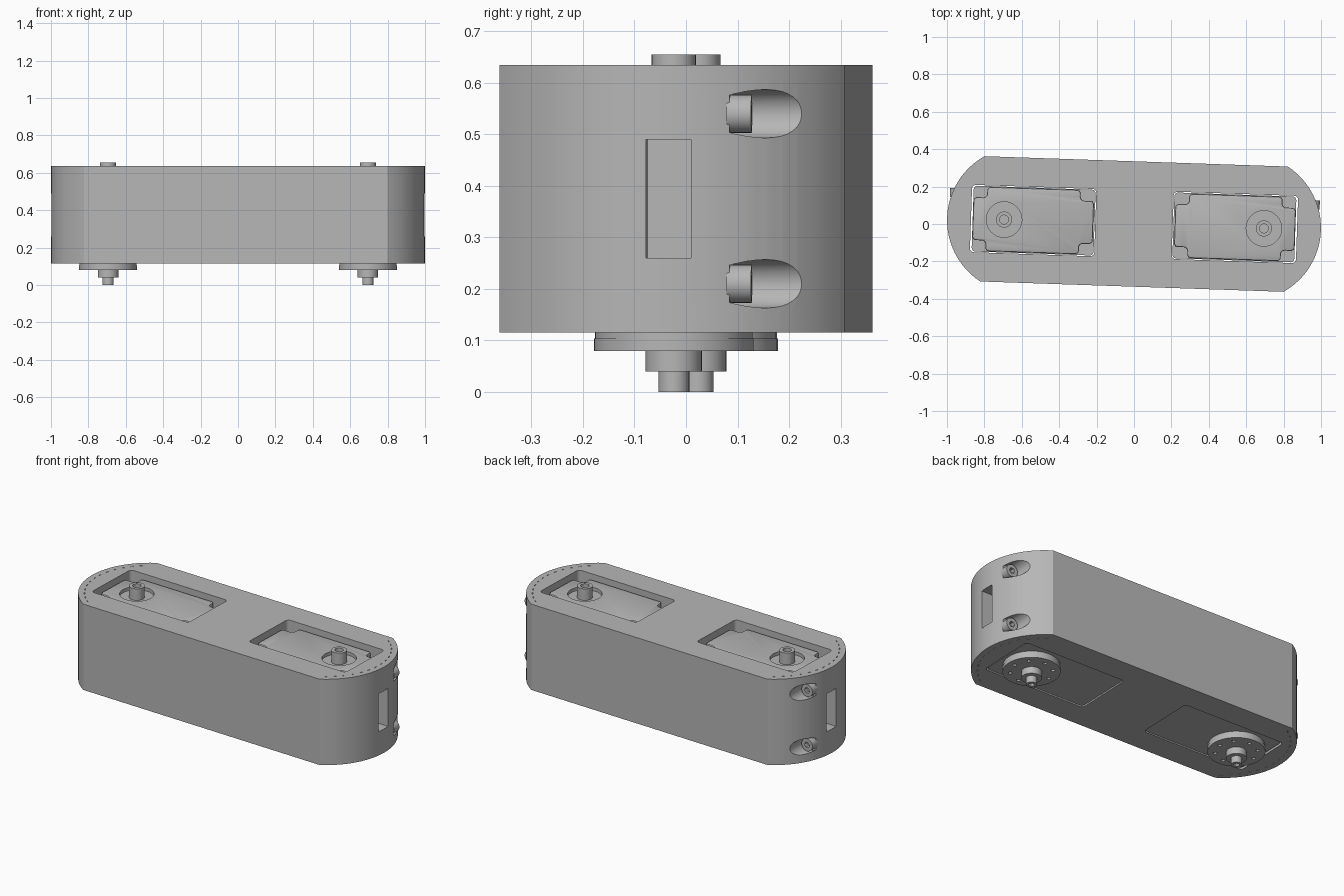
import bpy, bmesh
from math import sin, cos, pi, asin, radians
from mathutils import Matrix

if "Cube" in bpy.data.objects:
    bpy.data.objects.remove(bpy.data.objects["Cube"])

TILT = -0.034                     # whole unit is turned slightly in plan
TOP, BASE = 0.635, 0.115          # housing heights
AXIS = 0.695                      # motor shaft position
ARC_X, ARC_R, HALF_W = 0.608, 0.392, 0.335

grey = bpy.data.materials.new("plain_grey")
grey.use_nodes = True
grey.diffuse_color = (0.47, 0.47, 0.47, 1)
grey.node_tree.nodes["Principled BSDF"].inputs["Base Color"].default_value = grey.diffuse_color


def circle(r, cx=0, cy=0, n=32):
    return [(cx + r * cos(2 * pi * i / n), cy + r * sin(2 * pi * i / n)) for i in range(n)]


def rect(x0, x1, y0, y1):
    return [(x0, y0), (x1, y0), (x1, y1), (x0, y1)]


def add_prism(bm, pts, z0, z1, matrix=Matrix()):
    low = [bm.verts.new(matrix @ Matrix.Translation((x, y, z0)).translation) for x, y in pts]
    high = [bm.verts.new(matrix @ Matrix.Translation((x, y, z1)).translation) for x, y in pts]
    bm.faces.new(low)
    bm.faces.new(high)
    n = len(pts)
    sides = []
    for i in range(n):
        j = (i + 1) % n
        bm.faces.new((low[i], low[j], high[j], high[i]))
        sides.append(bm.edges.get((low[i], high[i])))
    return sides


def part(name, prisms, mirror=True, corner=0):
    """Object made of prisms (points, z0, z1[, matrix]), mirrored to both ends."""
    bm = bmesh.new()
    for prism in prisms:
        sides = add_prism(bm, *prism)
        if corner:
            bmesh.ops.bevel(bm, geom=sides, offset=corner, segments=4,
                            profile=0.5, affect='EDGES')
    bmesh.ops.recalc_face_normals(bm, faces=bm.faces)
    mesh = bpy.data.meshes.new(name)
    bm.to_mesh(mesh)
    bm.free()
    mesh.materials.append(grey)
    obj = bpy.data.objects.new(name, mesh)
    bpy.context.collection.objects.link(obj)
    obj.rotation_euler.z = TILT
    if mirror:
        mod = obj.modifiers.new("both_ends", 'MIRROR')
        mod.use_mirror_merge = False
    return obj


def apply_all(obj):
    bpy.context.view_layer.update()
    for mod in list(obj.modifiers):
        with bpy.context.temp_override(object=obj, active_object=obj, selected_objects=[obj]):
            bpy.ops.object.modifier_apply(modifier=mod.name)


def cut(obj, cutter):
    cutter.hide_render = True
    apply_all(cutter)
    mod = obj.modifiers.new("cut", 'BOOLEAN')
    mod.operation = 'DIFFERENCE'
    mod.solver = 'EXACT'
    mod.object = cutter
    apply_all(obj)
    bpy.data.objects.remove(cutter)


def along_y(x, z):
    """Matrix that lays a prism's height along +y, at the given x and z."""
    return Matrix.Translation((x, 0, z)) @ Matrix.Rotation(-pi / 2, 4, 'X')


# Housing with rounded ends
half = asin(HALF_W / ARC_R)
steps = [half * (2 * i / 24 - 1) for i in range(25)]
end = [(ARC_X + ARC_R * cos(a), ARC_R * sin(a)) for a in steps]
housing = part("housing", [(end + [(-x, -y) for x, y in end], BASE, TOP)], mirror=False)

# Motor bays, end slots and screw recesses
cut(housing, part("bay_cutter", [(rect(0.207, 0.872, -0.18, 0.18), 0, 1)], corner=0.02))
cut(housing, part("slot_cutter", [(rect(0.85, 1.1, -0.044, 0.044), 0.26, 0.49)]))
SCREW_X, SCREW_Z = 0.952, (0.21, 0.54)
cut(housing, part("recess_cutter", [(circle(0.047), 0.118, 0.4, along_y(SCREW_X, z))
                                    for z in SCREW_Z]))

# Rows of tiny slots along both rims
slots = []
for i in range(14):
    turn = Matrix.Translation((ARC_X, 0, 0)) @ Matrix.Rotation(half * 0.92 * (2 * i / 13 - 1), 4, 'Z')
    for z in (BASE, TOP):
        slots.append((rect(0.355, 0.359, -0.009, 0.009), z - 0.006, z + 0.006, turn))
cut(housing, part("rim_slot_cutter", slots))

# Side screws with sockets
screws = part("side_screws", [(circle(0.037), 0.112, 0.16, along_y(SCREW_X, z)) for z in SCREW_Z])
apply_all(screws)
cut(screws, part("socket_cutter", [(circle(0.018, n=6), 0.135, 0.2, along_y(SCREW_X, z))
                                   for z in SCREW_Z]))

# Motor cases
part("motor_case", [(rect(0.211, 0.863, -0.176, 0.176), 0.12, 0.565)], corner=0.02)

# Raised motor lids with notched corners and a round well
quarter = [(0.322, 0.115), (0.25, 0.115), (0.25, 0.172)]
outline = (quarter + [(-x, y) for x, y in reversed(quarter)]
           + [(-x, -y) for x, y in quarter] + [(x, -y) for x, y in reversed(quarter)])
lid = part("motor_lid", [([(x + 0.54, y) for x, y in outline], 0.55, 0.605)], corner=0.02)
rounding = lid.modifiers.new("soft_edge", 'BEVEL')
rounding.width, rounding.segments, rounding.angle_limit = 0.008, 2, radians(50)
apply_all(lid)
cut(lid, part("well_cutter", [(circle(0.095, AXIS), 0.585, 0.7)]))

# Upper shaft bosses
boss = part("upper_boss", [(circle(0.043, AXIS), 0.57, 0.655)])
apply_all(boss)
cut(boss, part("boss_cutter", [(circle(0.024, AXIS), 0.63, 0.7)]))

# Output discs with a ring of holes
disc = part("output_disc", [(circle(0.155, AXIS, n=48), 0.08, 0.104)])
apply_all(disc)
holes = [(circle(0.011, AXIS + 0.115 * cos(a), 0.115 * sin(a), 12), 0.05, 0.098)
         for a in [pi / 4 * i for i in range(8)]]
cut(disc, part("hole_cutter", holes))
part("disc_collar", [(circle(0.153, AXIS, n=48), 0.1042, 0.122)])

# Hubs and shaft tips
part("hub", [(circle(0.055, AXIS), 0.04, 0.085)])
tip = part("shaft_tip", [(circle(0.03, AXIS), 0, 0.045)])
apply_all(tip)
cut(tip, part("tip_cutter", [(circle(0.016, AXIS, n=6), -0.05, 0.02)]))

# Finish: apply mirrors, smooth the round surfaces
bpy.ops.object.select_all(action='DESELECT')
for obj in bpy.context.collection.objects:
    if obj.type == 'MESH' and grey.name in obj.data.materials:
        apply_all(obj)
        obj.select_set(True)
        bpy.context.view_layer.objects.active = obj
bpy.ops.object.shade_smooth_by_angle(angle=radians(30))
